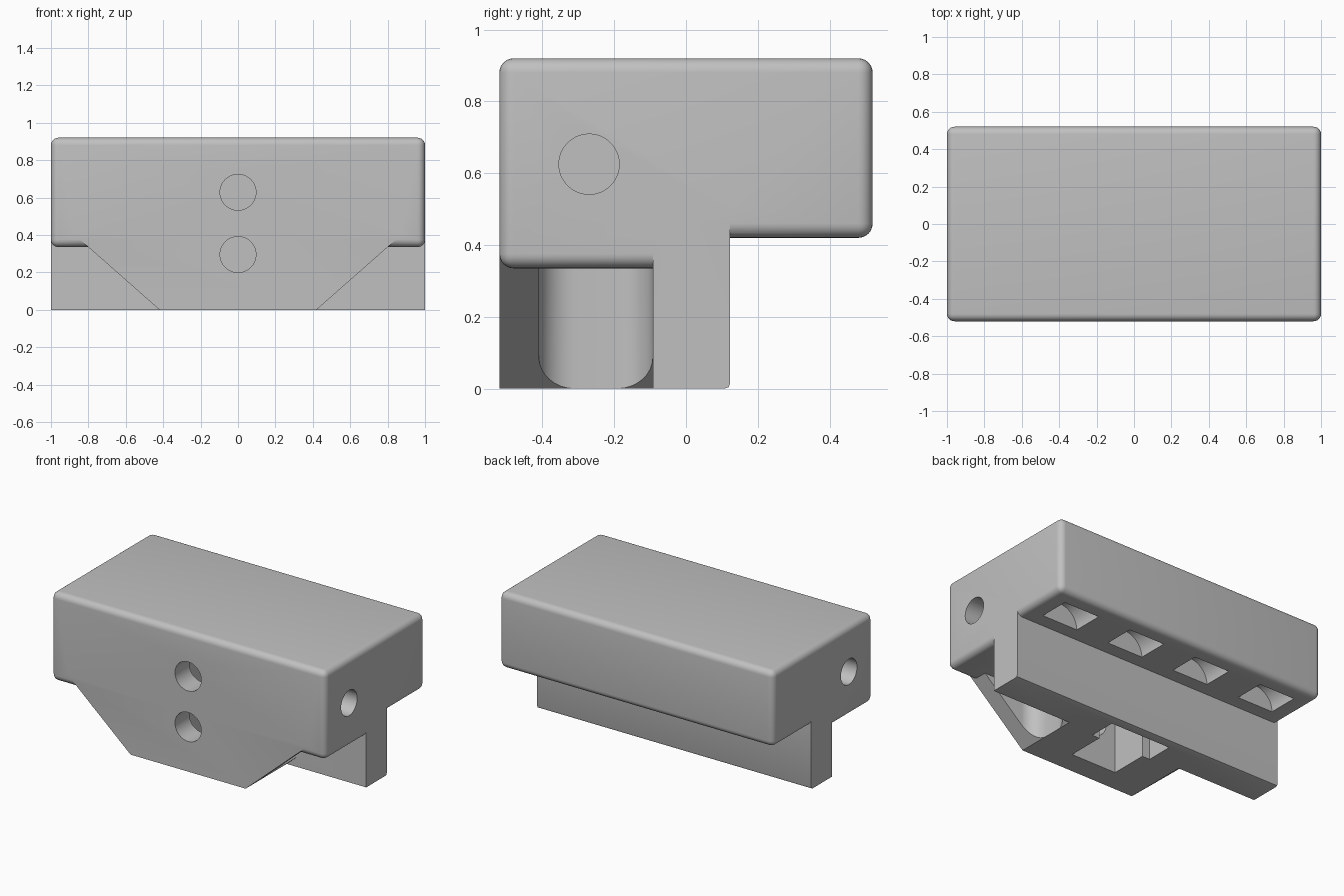
import bpy, bmesh, math
from mathutils import Vector

cube = bpy.data.objects.get("Cube")
if cube:
    bpy.data.objects.remove(cube, do_unlink=True)

grey = bpy.data.materials.new("light grey plastic")
grey.use_nodes = True
colour = (0.53, 0.53, 0.53, 1)
grey.diffuse_color = colour
grey.node_tree.nodes["Principled BSDF"].inputs["Base Color"].default_value = colour


def prism(name, points, axis, lo, hi):
    """Extrude a 2D outline along an axis (outline is yz, xz or xy)."""
    place = {"x": lambda a, b: (lo, a, b),
             "y": lambda a, b: (a, lo, b),
             "z": lambda a, b: (a, b, lo)}[axis]
    step = Vector([(hi - lo) * (axis == c) for c in "xyz"])
    bm = bmesh.new()
    face = bm.faces.new([bm.verts.new(place(a, b)) for a, b in points])
    out = bmesh.ops.extrude_face_region(bm, geom=[face])
    bmesh.ops.translate(bm, vec=step,
                        verts=[v for v in out["geom"] if isinstance(v, bmesh.types.BMVert)])
    bmesh.ops.recalc_face_normals(bm, faces=bm.faces)
    mesh = bpy.data.meshes.new(name)
    bm.to_mesh(mesh)
    bm.free()
    mesh.materials.append(grey)
    obj = bpy.data.objects.new(name, mesh)
    bpy.context.collection.objects.link(obj)
    return obj


def rect(a0, a1, b0, b1):
    return [(a0, b0), (a1, b0), (a1, b1), (a0, b1)]


def circle(a, b, r, n=48):
    return [(a + r * math.cos(math.tau * i / n), b + r * math.sin(math.tau * i / n))
            for i in range(n)]


def apply(obj, mod):
    bpy.context.view_layer.objects.active = obj
    bpy.ops.object.modifier_apply(modifier=mod.name)


def round_edges(obj, width, segments, vertical_only=False):
    if vertical_only:
        bm = bmesh.new()
        bm.from_mesh(obj.data)
        edges = [e for e in bm.edges
                 if abs(e.verts[0].co.z - e.verts[1].co.z) > 0.1]
        bmesh.ops.bevel(bm, geom=edges, offset=width, segments=segments,
                        profile=0.5, affect="EDGES")
        bm.to_mesh(obj.data)
        bm.free()
        return
    mod = obj.modifiers.new("round", "BEVEL")
    mod.width, mod.segments = width, segments
    apply(obj, mod)


def combine(obj, other, operation):
    mod = obj.modifiers.new("combine", "BOOLEAN")
    mod.operation, mod.solver, mod.object = operation, "EXACT", other
    apply(obj, mod)
    bpy.data.objects.remove(other, do_unlink=True)


# Rounded upper block with a stepped underside
body = prism("clamp_body", [(-.52, .335), (0, .335), (0, .42), (.52, .42),
                            (.52, .92), (-.52, .92)], "x", -1, 1)
round_edges(body, 0.04, 6)

# Tapered front slab, scooped out behind on both sides
slab = prism("front_slab", [(-.42, 0), (.42, 0), (.874, .4), (-.874, .4)], "y", -.52, 0)
for side in (-1, 1):
    scoop = prism("scoop", rect(*sorted((side * .42, side * 1.4)), -.41, -.092), "z", -.3, .6)
    round_edges(scoop, 0.1, 8, vertical_only=True)
    combine(slab, scoop, "DIFFERENCE")
combine(body, slab, "UNION")

# Full-width hanging rail with softened rear lower edge
rail = prism("rail", [(-.092, 0), (.108, 0), (.119, .004), (.123, .015),
                      (.123, .5), (-.092, .5)], "x", -1, 1)
combine(body, rail, "UNION")

# Central cavity, open below, wider at the rear
combine(body, prism("cavity", [(-.165, -.37), (.165, -.37), (.165, -.12), (.22, -.12),
                               (.22, .06), (-.22, .06), (-.22, -.12), (-.165, -.12)],
                    "z", -.2, .75), "DIFFERENCE")

# Front holes
for z in (.295, .628):
    combine(body, prism("front_hole", circle(0, z, .096), "y", -.7, -.25), "DIFFERENCE")

# End holes
for side in (-1, 1):
    lo, hi = sorted((side * .42, side * 1.2))
    combine(body, prism("end_hole", circle(-.27, .625, .084), "x", lo, hi), "DIFFERENCE")

# Half-round recesses under the rear overhang
for x in (-.75, -.25, .25, .75):
    combine(body, prism("recess", circle(x, .42, .13), "y", .215, .415), "DIFFERENCE")

bpy.ops.object.select_all(action="DESELECT")
body.select_set(True)
bpy.context.view_layer.objects.active = body
bpy.ops.object.shade_smooth_by_angle(angle=math.radians(32))
